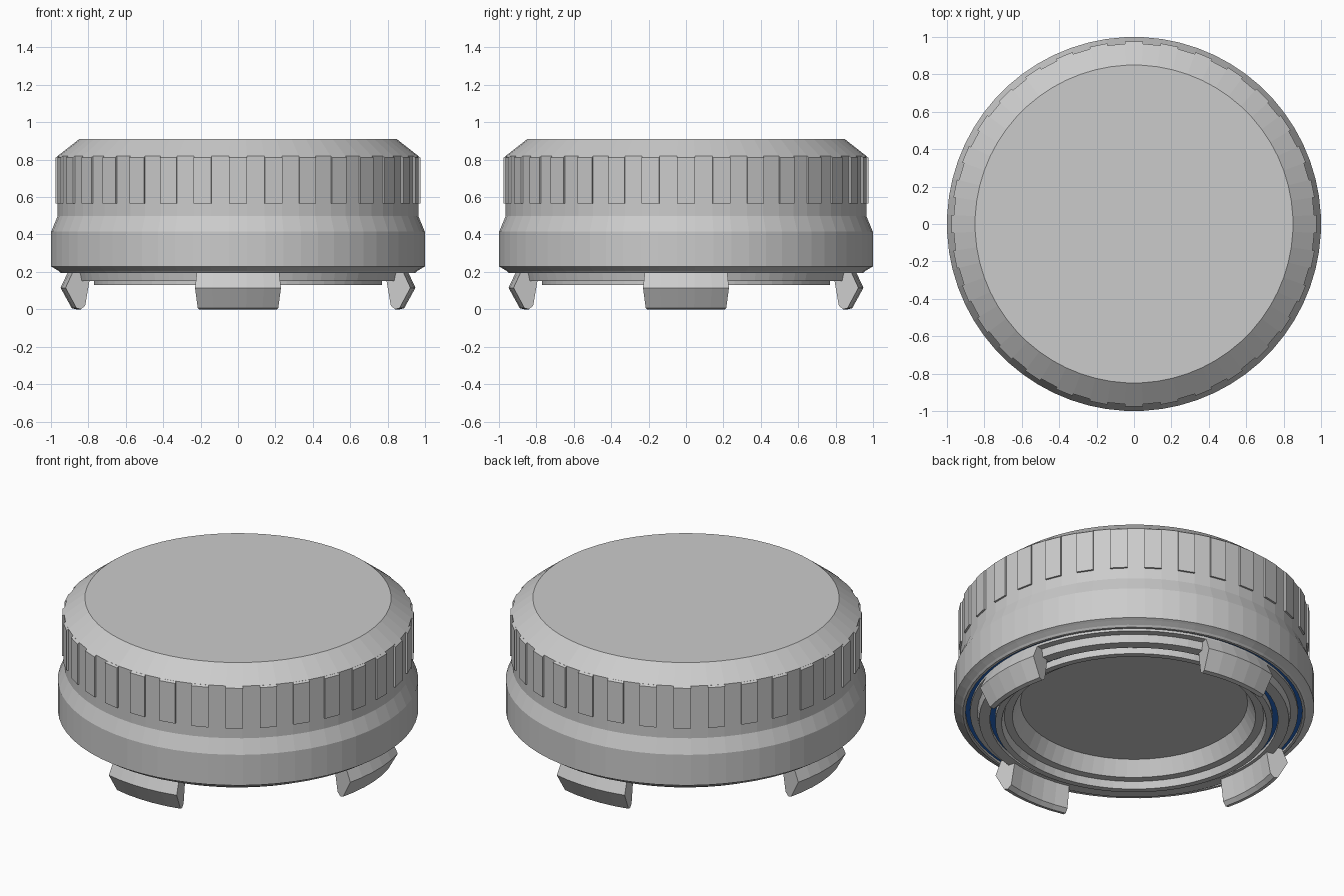
import bpy, bmesh
from math import radians, cos, sin, pi

if "Cube" in bpy.data.objects:
    bpy.data.objects.remove(bpy.data.objects["Cube"])

SEG = 64
STEP = 2 * pi / SEG


def finish(name, bm, mat=None):
    bmesh.ops.recalc_face_normals(bm, faces=bm.faces)
    mesh = bpy.data.meshes.new(name)
    bm.to_mesh(mesh)
    bm.free()
    obj = bpy.data.objects.new(name, mesh)
    bpy.context.collection.objects.link(obj)
    if mat:
        mesh.materials.append(mat)
    return obj


def section(bm, profile, a):
    return [bm.verts.new((r * cos(a), r * sin(a), z)) for r, z in profile]


def bridge(bm, s, t, closed):
    n = len(s)
    for i in range(n if closed else n - 1):
        j = (i + 1) % n
        bm.faces.new((s[i], t[i], t[j], s[j]))


def lathe(name, profile, closed=False, mat=None):
    """Full turn; an open profile gets flat discs at both ends."""
    bm = bmesh.new()
    rings = [section(bm, profile, (k + 0.5) * STEP) for k in range(SEG)]
    for k in range(SEG):
        bridge(bm, rings[k], rings[(k + 1) % SEG], closed)
    if not closed:
        bm.faces.new([s[0] for s in rings])
        bm.faces.new([s[-1] for s in rings])
    return finish(name, bm, mat)


def arcs(name, profile, centres, half, steps):
    """Closed profile swept over short arcs with capped ends."""
    bm = bmesh.new()
    for c in centres:
        secs = [section(bm, profile, c - half + 2 * half * k / steps)
                for k in range(steps + 1)]
        for s, t in zip(secs, secs[1:]):
            bridge(bm, s, t, True)
        bm.faces.new(secs[0])
        bm.faces.new(secs[-1])
    return finish(name, bm)


blue = bpy.data.materials.new("seal_blue")
blue.diffuse_color = (0.02, 0.15, 0.6, 1)
blue.use_nodes = True
blue.node_tree.nodes["Principled BSDF"].inputs["Base Color"].default_value = blue.diffuse_color

# Cap shell: top, chamfer, wall, flared skirt, stepped underside, recess
lathe("cap_body", [
    (0.85, 0.91), (0.965, 0.82), (0.965, 0.50), (1.0, 0.415), (1.0, 0.228),
    (0.985, 0.22), (0.96, 0.205), (0.95, 0.195), (0.935, 0.195),
    (0.935, 0.23), (0.91, 0.23), (0.91, 0.195), (0.87, 0.195),
    (0.86, 0.15), (0.80, 0.15), (0.80, 0.20), (0.77, 0.20), (0.77, 0.13),
    (0.735, 0.13), (0.72, 0.17), (0.675, 0.17), (0.63, 0.26)])

# Grip ribs, one facet wide, around the wall
arcs("grip_ribs", [(0.95, 0.565), (0.976, 0.565), (0.976, 0.811), (0.95, 0.831)],
     [k * 2 * STEP for k in range(SEG // 2)], STEP / 2, 1)

# Four locking hooks below the rim
arcs("locking_hooks", [(0.81, 0.20), (0.91, 0.20), (0.95, 0.115), (0.89, 0.006),
                       (0.865, 0.0), (0.842, 0.02)],
     [k * pi / 2 for k in range(4)], radians(14), 5)

# Blue seals set into the two grooves
for name, r0, r1, z in (("inner_seal", 0.77, 0.80, 0.17),
                        ("outer_seal", 0.91, 0.935, 0.21)):
    lathe(name, [(r0, z), (r1, z), (r1, z + 0.04), (r0, z + 0.04)], True, blue)
